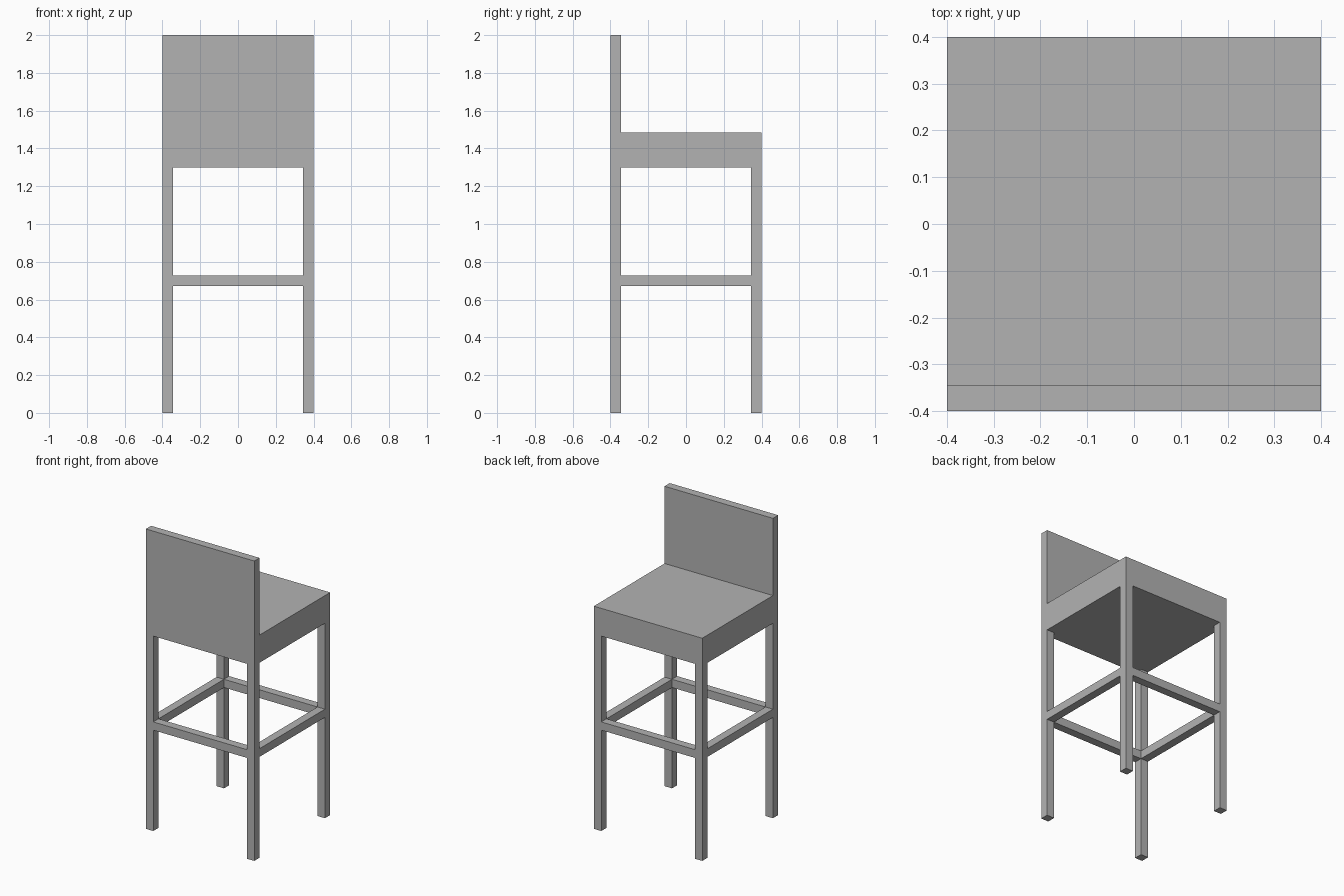
import bpy

if "Cube" in bpy.data.objects:
    bpy.data.objects.remove(bpy.data.objects["Cube"], do_unlink=True)

HALF = 0.4            # half width and depth of the stool
BAR = 0.055           # thickness of legs, rails and backrest
SEAT_BOTTOM, SEAT_TOP, TOP = 1.3, 1.485, 2.0
RAIL_Z = 0.7
MID = HALF - BAR / 2  # centre line of legs and rails
GAP = 2 * (HALF - BAR)

grey = bpy.data.materials.new("plain grey")
grey.use_nodes = True
colour = (0.45, 0.45, 0.45, 1)
grey.diffuse_color = colour
grey.node_tree.nodes["Principled BSDF"].inputs["Base Color"].default_value = colour


def box(name, centre, size):
    bpy.ops.mesh.primitive_cube_add(size=1, location=centre)
    obj = bpy.context.object
    obj.name = name
    obj.scale = size
    bpy.ops.object.transform_apply(location=False, rotation=False, scale=True)
    obj.data.materials.append(grey)
    return obj


# Seat block and low backrest
box("seat", (0, 0, (SEAT_BOTTOM + SEAT_TOP) / 2),
    (2 * HALF, 2 * HALF, SEAT_TOP - SEAT_BOTTOM))
box("backrest", (0, -MID, (SEAT_TOP + TOP) / 2),
    (2 * HALF, BAR, TOP - SEAT_TOP))

# Square legs
for y, end in ((-MID, "front"), (MID, "back")):
    for x, side in ((-MID, "right"), (MID, "left")):
        box(f"{end}_{side}_leg", (x, y, SEAT_BOTTOM / 2), (BAR, BAR, SEAT_BOTTOM))

# Footrest rails between the legs
for pos, end, side in ((-MID, "front", "right"), (MID, "back", "left")):
    box(f"{end}_rail", (0, pos, RAIL_Z), (GAP, BAR, BAR))
    box(f"{side}_rail", (pos, 0, RAIL_Z), (BAR, GAP, BAR))
